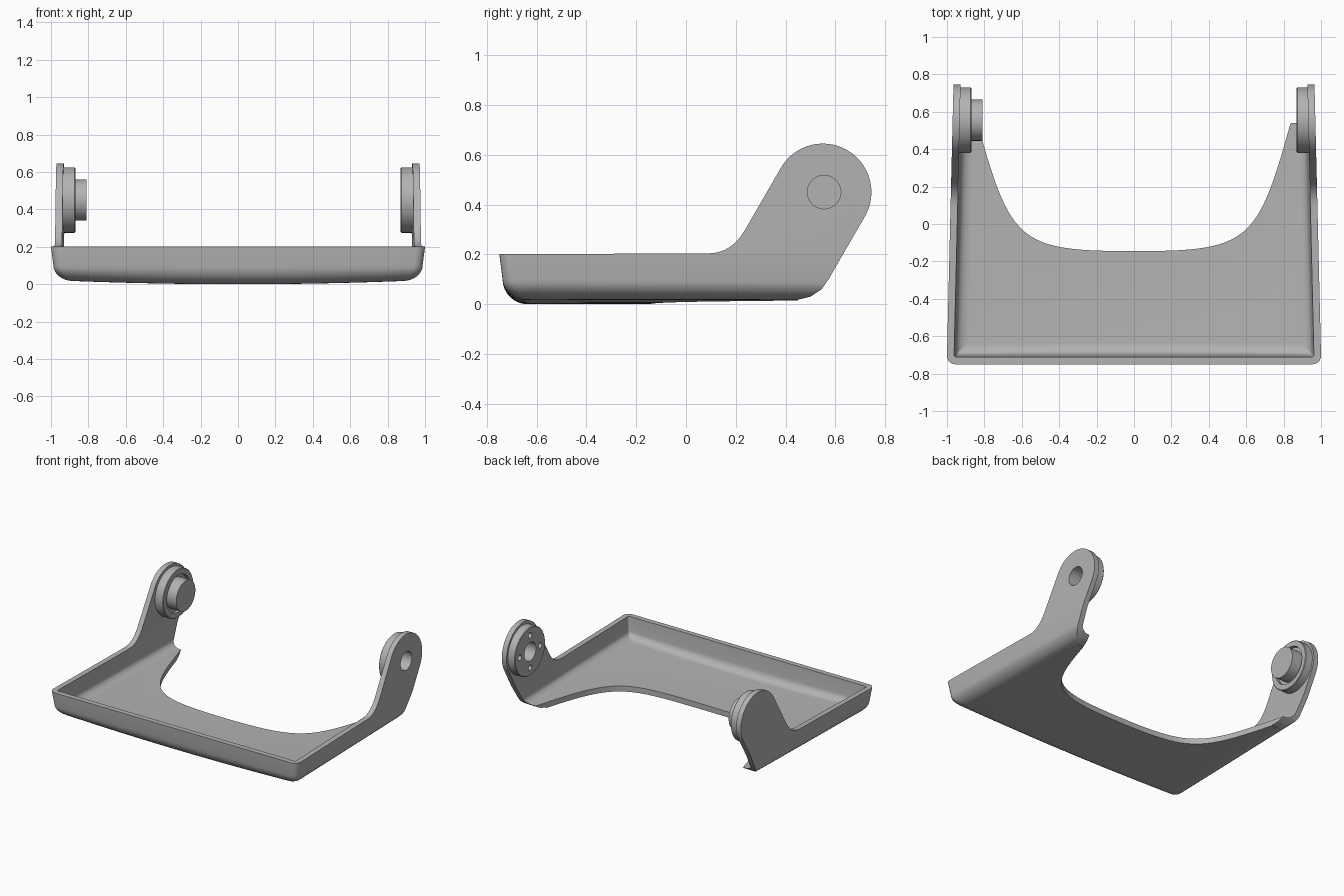
import bpy, bmesh, math
from mathutils import Vector, Matrix
from mathutils.geometry import interpolate_bezier

cube = bpy.data.objects.get("Cube")
if cube:
    bpy.data.objects.remove(cube, do_unlink=True)

grey = bpy.data.materials.new("plain grey")
grey.use_nodes = True
grey.diffuse_color = (0.45, 0.45, 0.45, 1)
for node in grey.node_tree.nodes:
    if node.type == 'BSDF_PRINCIPLED':
        node.inputs["Base Color"].default_value = grey.diffuse_color

PIVOT = Vector((0, 0.555, 0.45))


def finish(bm, name):
    bmesh.ops.recalc_face_normals(bm, faces=bm.faces)
    mesh = bpy.data.meshes.new(name)
    bm.to_mesh(mesh)
    bm.free()
    mesh.materials.append(grey)
    ob = bpy.data.objects.new(name, mesh)
    bpy.context.collection.objects.link(ob)
    return ob


def activate(ob):
    bpy.ops.object.select_all(action='DESELECT')
    ob.select_set(True)
    bpy.context.view_layer.objects.active = ob


def boolean(ob, tool, operation):
    activate(ob)
    mod = ob.modifiers.new("cut", 'BOOLEAN')
    mod.object, mod.operation, mod.solver = tool, operation, 'EXACT'
    bpy.ops.object.modifier_apply(modifier=mod.name)
    bpy.data.objects.remove(tool, do_unlink=True)


def smooth(ob):
    activate(ob)
    bpy.ops.object.shade_smooth_by_angle(angle=math.radians(30))


def prism(name, points, depth):
    """Extrude a flat outline of 3D points along the depth vector."""
    bm = bmesh.new()
    face = bm.faces.new([bm.verts.new(p) for p in points])
    new = bmesh.ops.extrude_face_region(bm, geom=[face])["geom"]
    bmesh.ops.translate(bm, vec=depth, verts=[v for v in new if isinstance(v, bmesh.types.BMVert)])
    return finish(bm, name)


def lathe(name, profile, steps=64):
    """Spin a closed (x, radius) profile around the pivot axis."""
    bm = bmesh.new()
    rings = []
    for i in range(steps):
        a = math.tau * i / steps
        rings.append([bm.verts.new(PIVOT + Vector((x, r * math.cos(a), r * math.sin(a))))
                      for x, r in profile])
    n = len(profile)
    for i in range(steps):
        p, q = rings[i], rings[(i + 1) % steps]
        for j in range(n):
            k = (j + 1) % n
            if profile[j][1] + profile[k][1] > 0.001:
                bm.faces.new((p[j], q[j], q[k], p[k]))
    bmesh.ops.remove_doubles(bm, verts=bm.verts, dist=0.00005)
    return finish(bm, name)


def tub(name, inset, floor, radius, corner):
    """Tapered block with a rolled lower edge and a slightly crowned bottom."""
    levels = [(0.8, inset), (0.2, inset)]
    top = floor + radius
    for i in range(9):
        a = math.pi / 2 * i / 8
        levels.append((top - radius * math.sin(a), inset + 0.013 + radius * (1 - math.cos(a))))
    bm = bmesh.new()
    rings = []
    for z, d in levels:
        half, yf = 1 - d, -0.75 + d
        arc = [(half - corner + corner * math.cos(t), yf + corner - corner * math.sin(t))
               for t in (math.pi / 2 * i / 6 for i in range(7))]
        inner = half - corner
        front = [(-x, y) for x, y in arc]
        front += [(inner * (i / 10 - 1), yf) for i in range(1, 20)]
        front += arc[::-1]
        shrink = (0.959 - d) / half
        back = [(x * shrink, 1.0) for x, y in reversed(front)]
        weight = min(1, max(0, (top - z) / radius))
        rings.append([bm.verts.new((x, y, z + 0.02 * weight * (x / 0.95) ** 2))
                      for x, y in front + back])
    n = len(rings[0])
    for p, q in zip(rings, rings[1:]):
        for i in range(n):
            j = (i + 1) % n
            bm.faces.new((p[i], p[j], q[j], q[i]))
    for ring in (rings[0], rings[-1]):
        for i in range(n // 2 - 1):
            bm.faces.new((ring[i], ring[i + 1], ring[n - 2 - i], ring[n - 1 - i]))
    return finish(bm, name)


# Shell: outer block hollowed by a smaller one
shell = tub("tray_with_arms", 0.0, 0.0, 0.1, 0.045)
boolean(shell, tub("hollow", 0.038, 0.04, 0.06, 0.012), 'DIFFERENCE')

# Side outline: low tray rising to two round-ended arms
outline = [(-0.9, -0.1), (0.45, -0.1), (0.45, 0.018), (0.5, 0.03), (0.545, 0.06), (0.573, 0.1)]
for i in range(41):
    a = math.radians(-30 + 180 * i / 40)
    outline.append((0.55 + 0.195 * math.cos(a), 0.45 + 0.195 * math.sin(a)))
fillet = interpolate_bezier(Vector((0.24, 0.303)), Vector((0.205, 0.243)),
                            Vector((0.16, 0.205)), Vector((0.09, 0.204)), 12)
outline += [(p[0], p[1]) for p in fillet] + [(-0.9, 0.2)]
boolean(shell, prism("side_outline", [(-1.2, y, z) for y, z in outline], (2.4, 0, 0)), 'INTERSECT')

# Rear bay cut through the floor
half = interpolate_bezier(Vector((0, -0.145)), Vector((0.62, -0.145)),
                          Vector((0.66, -0.1)), Vector((0.84, 0.55)), 28)
bay = [(p[0], p[1]) for p in half] + [(0.86, 0.65), (0.86, 1.2)]
bay = [(-x, y) for x, y in reversed(bay[1:])] + bay
boolean(shell, prism("rear_bay", [(x, y, -0.3) for x, y in bay], (0, 0, 1.5)), 'DIFFERENCE')

# Pivot hole through the left arm
boolean(shell, lathe("pivot_hole", [(0.8, 0), (0.8, 0.067), (1.1, 0.067), (1.1, 0)]), 'DIFFERENCE')
smooth(shell)

# Left boss: ring with small blind holes
left_boss = lathe("left_pivot_ring", [(0.945, 0.067), (0.87, 0.067), (0.87, 0.171),
                                      (0.874, 0.175), (0.945, 0.175)])
for i in range(4):
    a = math.pi / 2 * i
    bm = bmesh.new()
    place = Matrix.Translation(PIVOT + Vector((0.87, 0.118 * math.cos(a), 0.118 * math.sin(a))))
    bmesh.ops.create_cone(bm, cap_ends=True, segments=20, radius1=0.02, radius2=0.02, depth=0.08,
                          matrix=place @ Matrix.Rotation(math.pi / 2, 4, 'Y'))
    boolean(left_boss, finish(bm, "screw_hole"), 'DIFFERENCE')
smooth(left_boss)

# Right boss: grooved disc with a solid peg
right_boss = lathe("right_pivot_peg", [(-0.945, 0), (-0.945, 0.175), (-0.874, 0.175), (-0.87, 0.171),
                                       (-0.87, 0.135), (-0.895, 0.135), (-0.895, 0.11),
                                       (-0.81, 0.11), (-0.81, 0)])
smooth(right_boss)
